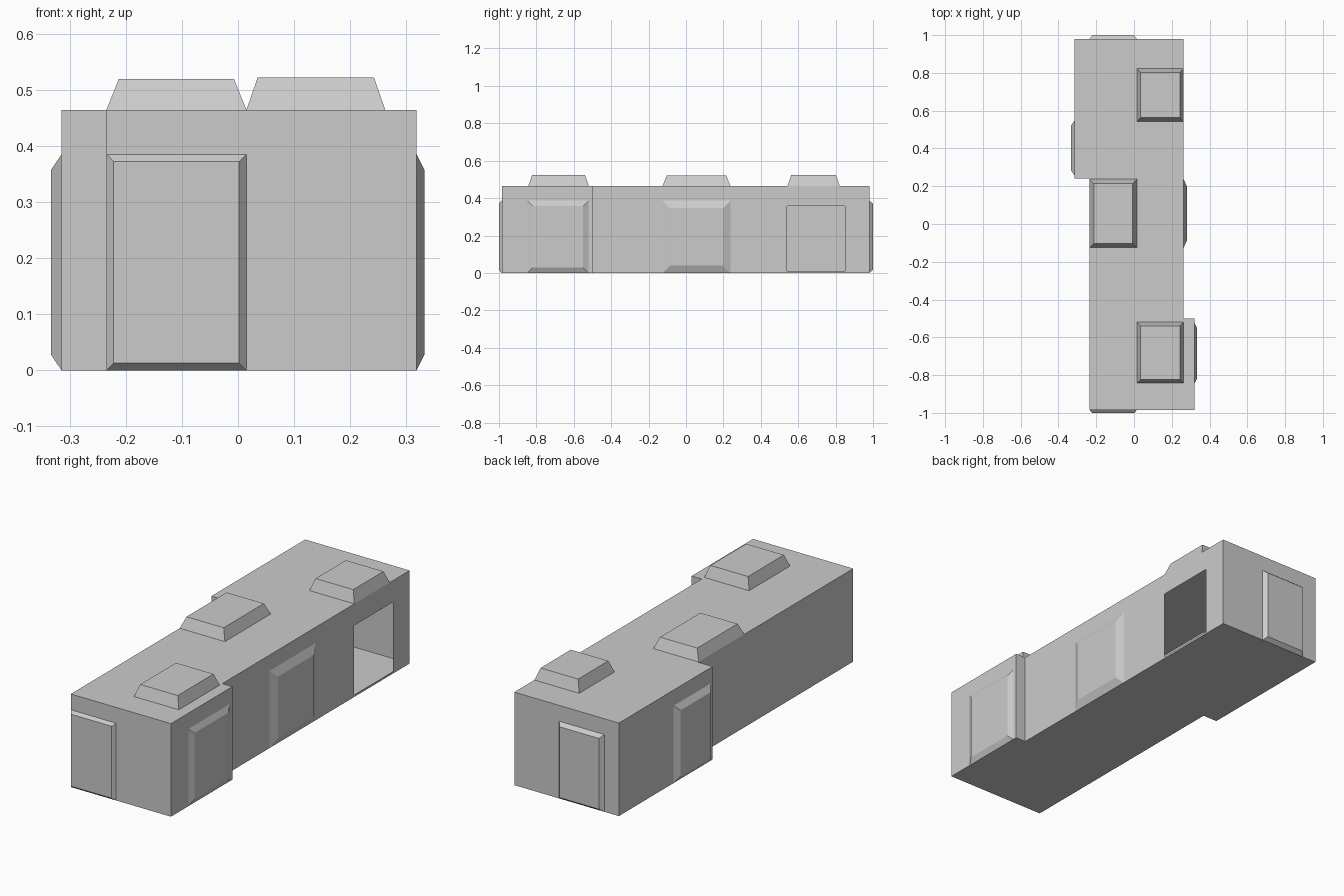
import bpy, bmesh
from mathutils import Vector

if "Cube" in bpy.data.objects:
    bpy.data.objects.remove(bpy.data.objects["Cube"])

XL, XM, XR = -0.235, 0.015, 0.263   # main hull left, centre seam, main hull right
ROOF = 0.465


def finish(name, bm):
    bmesh.ops.recalc_face_normals(bm, faces=bm.faces)
    mesh = bpy.data.meshes.new(name)
    bm.to_mesh(mesh)
    bm.free()
    bpy.context.collection.objects.link(bpy.data.objects.new(name, mesh))


def panel(name, axis, base, top, a, b, inset):
    """Raised bevelled panel: a and b are ranges on the two other axes."""
    others = [i for i in range(3) if i != axis]
    bm = bmesh.new()
    rings = []
    for level, d in ((base, 0), (top, inset)):
        ring = []
        for u, v in ((a[0] + d, b[0] + d), (a[1] - d, b[0] + d),
                     (a[1] - d, b[1] - d), (a[0] + d, b[1] - d)):
            co = Vector()
            co[axis], co[others[0]], co[others[1]] = level, u, v
            ring.append(bm.verts.new(co))
        rings.append(ring)
    lo, hi = rings
    for i in range(4):
        j = (i + 1) % 4
        bm.faces.new((lo[i], lo[j], hi[j], hi[i]))
    top_face = bm.faces.new(hi)
    bm.normal_update()
    if top_face.normal[axis] * (top - base) < 0:
        bmesh.ops.reverse_faces(bm, faces=bm.faces)
    mesh = bpy.data.meshes.new(name)
    bm.to_mesh(mesh)
    bm.free()
    bpy.context.collection.objects.link(bpy.data.objects.new(name, mesh))


# Hollow hull: stepped floor plan raised to the roof
plan = [(XL, -0.985), (0.319, -0.985), (0.319, -0.5), (XR, -0.5),
        (XR, 0.98), (-0.315, 0.98), (-0.315, 0.24), (XL, 0.24)]
bm = bmesh.new()
floor = bm.faces.new([bm.verts.new((x, y, 0)) for x, y in plan])
ext = bmesh.ops.extrude_face_region(bm, geom=[floor], use_keep_orig=True)
bmesh.ops.translate(bm, vec=(0, 0, ROOF),
                    verts=[g for g in ext["geom"] if isinstance(g, bmesh.types.BMVert)])
bmesh.ops.recalc_face_normals(bm, faces=bm.faces)

# Open doorway in the long right wall
wall = next(f for f in bm.faces if all(abs(v.co.x - XR) < 1e-4 for v in f.verts))
mid = wall.calc_center_median()
bmesh.ops.inset_individual(bm, faces=[wall], thickness=0.05)
for v in wall.verts:
    v.co.y = 0.85 if v.co.y > mid.y else 0.54
    v.co.z = 0.357 if v.co.z > mid.z else 0.01
bmesh.ops.delete(bm, geom=[wall], context='FACES')
finish("hull", bm)

# Roof hatches
panel("roof_hatch_front", 2, ROOF, 0.523, (XM, 0.263), (-0.843, -0.52), 0.02)
panel("roof_hatch_middle", 2, ROOF, 0.52, (XL, XM), (-0.125, 0.237), 0.022)
panel("roof_hatch_back", 2, ROOF, 0.523, (XM, 0.263), (0.543, 0.822), 0.02)

# Closed doors
DOOR_Z = (0.0, 0.386)
panel("front_door", 1, -0.985, -1.0, (XL, XM), DOOR_Z, 0.013)
panel("back_door", 1, 0.98, 1.0, (XL, XM), DOOR_Z, 0.016)
panel("left_door", 0, -0.315, -0.334, (0.257, 0.548), DOOR_Z, 0.028)
panel("right_door_front", 0, 0.319, 0.333, (-0.848, -0.522), DOOR_Z, 0.028)
panel("right_door_middle", 0, XR, 0.281, (-0.125, 0.237), DOOR_Z, 0.04)
